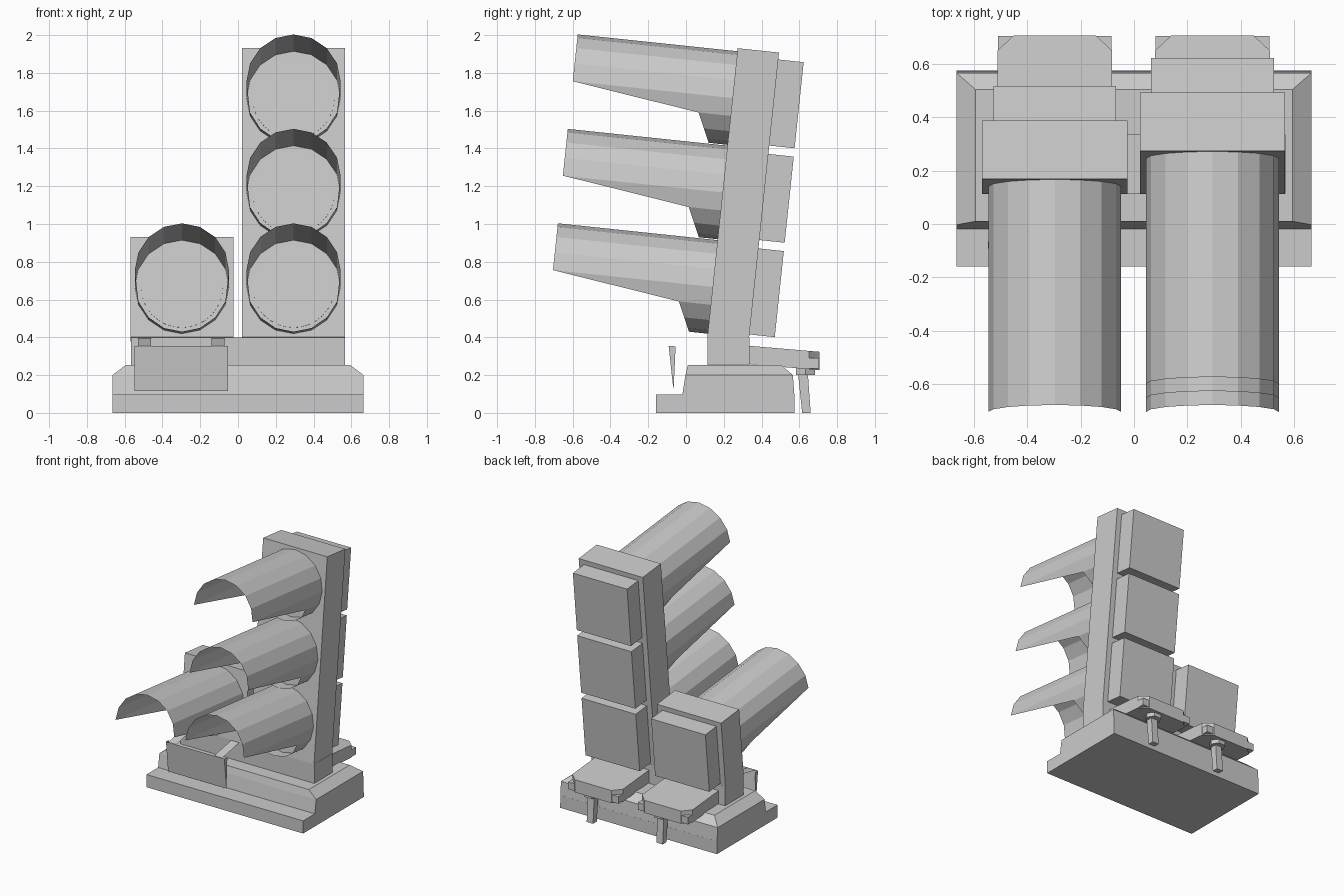
import bpy, math
from mathutils import Matrix, Vector

if "Cube" in bpy.data.objects:
    bpy.data.objects.remove(bpy.data.objects["Cube"])

TILT = math.radians(6)
C, S = math.cos(TILT), math.sin(TILT)


def mesh(name, verts, faces):
    me = bpy.data.meshes.new(name)
    me.from_pydata([tuple(v) for v in verts], [], faces)
    me.update()
    ob = bpy.data.objects.new(name, me)
    bpy.context.collection.objects.link(ob)
    return ob


def loft(name, rings):
    """Closed solid through rings of equal length, capped at both ends."""
    n = len(rings[0])
    verts = [v for r in rings for v in r]
    faces = [(k * n + i, k * n + (i + 1) % n, (k + 1) * n + (i + 1) % n, (k + 1) * n + i)
             for k in range(len(rings) - 1) for i in range(n)]
    faces += [tuple(reversed(range(n))), tuple(range(len(verts) - n, len(verts)))]
    return mesh(name, verts, faces)


def prism_x(name, x0, x1, profile):
    """Side profile of (y, z) points extruded along x."""
    return loft(name, [[(x, y, z) for y, z in reversed(profile)] for x in (x0, x1)])


def rect(hx, y0, y1, z):
    return [(-hx, y0, z), (hx, y0, z), (hx, y1, z), (-hx, y1, z)]


def box(name, x, y, z, sx, sy, sz):
    hx, hy, hz = sx / 2, sy / 2, sz / 2
    prof = [(y - hy, z - hz), (y + hy, z - hz), (y + hy, z + hz), (y - hy, z + hz)]
    return prism_x(name, x - hx, x + hx, prof)


def lamp_frame(cx, level):
    """Tilted frame: returns mapping from (x, height, distance forward)."""
    cy, cz = 0.141 + 0.0525 * level, 0.667 + 0.5 * level
    return lambda x, h, d: (cx + x, cy - d * C + h * S, cz + d * S + h * C)


# Base slab and chamfered plinth
loft("base_slab", [rect(0.665, -0.16, 0.575, 0), rect(0.665, -0.16, 0.574, 0.097)])
loft("base_plinth", [rect(0.665, -0.02, 0.574, 0.09), rect(0.665, -0.003, 0.566, 0.2),
                     rect(0.595, 0.01, 0.505, 0.253)])

# Foot carrying both columns
box("column_foot", 0, 0.225, 0.32, 1.135, 0.22, 0.16)


def column(name, cx, top_level):
    low, high = lamp_frame(cx, 0), lamp_frame(cx, top_level)
    pts = [low(0, -0.268, 0), low(0, -0.268, -0.22), high(0, 0.265, -0.22), high(0, 0.265, 0)]
    prism_x(name, cx - 0.272, cx + 0.272, [(p[1], p[2]) for p in pts])


def lamp(cx, level, tag):
    f = lamp_frame(cx, level)
    # Cut-away visor, a thin 16-sided sheet
    n, r = 16, 0.249
    verts = []
    for i in range(n):
        a = 2 * math.pi * i / n
        h = r * math.sin(a)
        d = 0.85 if h > -0.01 else 0.1 + 0.07 * (h + 0.249) / 0.154
        verts += [f(r * math.cos(a), h, 0), f(r * math.cos(a), h, d)]
    mesh("visor_" + tag, verts,
         [(2 * i, 2 * ((i + 1) % n), 2 * ((i + 1) % n) + 1, 2 * i + 1) for i in range(n)])
    # Lens disc
    m = 32
    loft("lens_" + tag, [[f(0.217 * math.cos(2 * math.pi * i / m),
                            0.217 * math.sin(2 * math.pi * i / m), d) for i in range(m)]
                         for d in (-0.01, 0.006)])
    # Rear housing
    loft("rear_housing_" + tag, [[f(x, h, d) for x, h in
                                  ((-0.23, -0.23), (0.23, -0.23), (0.23, 0.228), (-0.23, 0.228))]
                                 for d in (-0.355, -0.21)])


def terminal(cx, tag):
    # Cable box with chamfered rear corners, sloping backwards
    out = [(-0.215, 0.32), (0.215, 0.32), (0.215, 0.65), (0.155, 0.706),
           (-0.155, 0.706), (-0.215, 0.65)]
    loft("cable_box_" + tag, [[(cx + x, y, z - 0.085 * (y - 0.335)) for x, y in out]
                              for z in (0.258, 0.355)])
    # Corner lugs
    for s in (-1, 1):
        box("corner_lug_" + tag, cx + s * 0.186, 0.673, 0.263, 0.055, 0.062, 0.055)
    # Hex nut and cable down to the ground
    px = cx + 0.06
    loft("hex_nut_" + tag, [[(px + 0.058 * math.cos(math.pi * i / 3),
                              0.632 + 0.058 * math.sin(math.pi * i / 3), z) for i in range(6)]
                            for z in (0.2, 0.25)])
    prism_x("cable_" + tag, px - 0.027, px + 0.027,
            [(0.615, 0), (0.66, 0), (0.645, 0.21), (0.593, 0.21)])


for side, cx, levels in (("left", -0.297, 1), ("right", 0.294, 3)):
    column("column_" + side, cx, levels - 1)
    for k in range(levels):
        lamp(cx, k, f"{side}_{k + 1}")
    terminal(cx, side)

# Front sign plate with tapered side flanges
X0, X1 = -0.547, -0.052
T, B, K = (-0.092, 0.355), (-0.066, 0.117), (-0.055, 0.352)
mesh("sign_plate", [(x, *p) for x in (X0, X1) for p in (T, B, K)],
     [(0, 1, 4, 3), (0, 2, 1), (3, 4, 5)])

# Sloping strips that hold the plate to the foot
for x in (-0.495, -0.105):
    mesh("plate_strip", [(x - 0.034, -0.09, 0.355), (x + 0.034, -0.09, 0.355),
                         (x + 0.034, 0.115, 0.395), (x - 0.034, 0.115, 0.395)], [(0, 1, 2, 3)])
